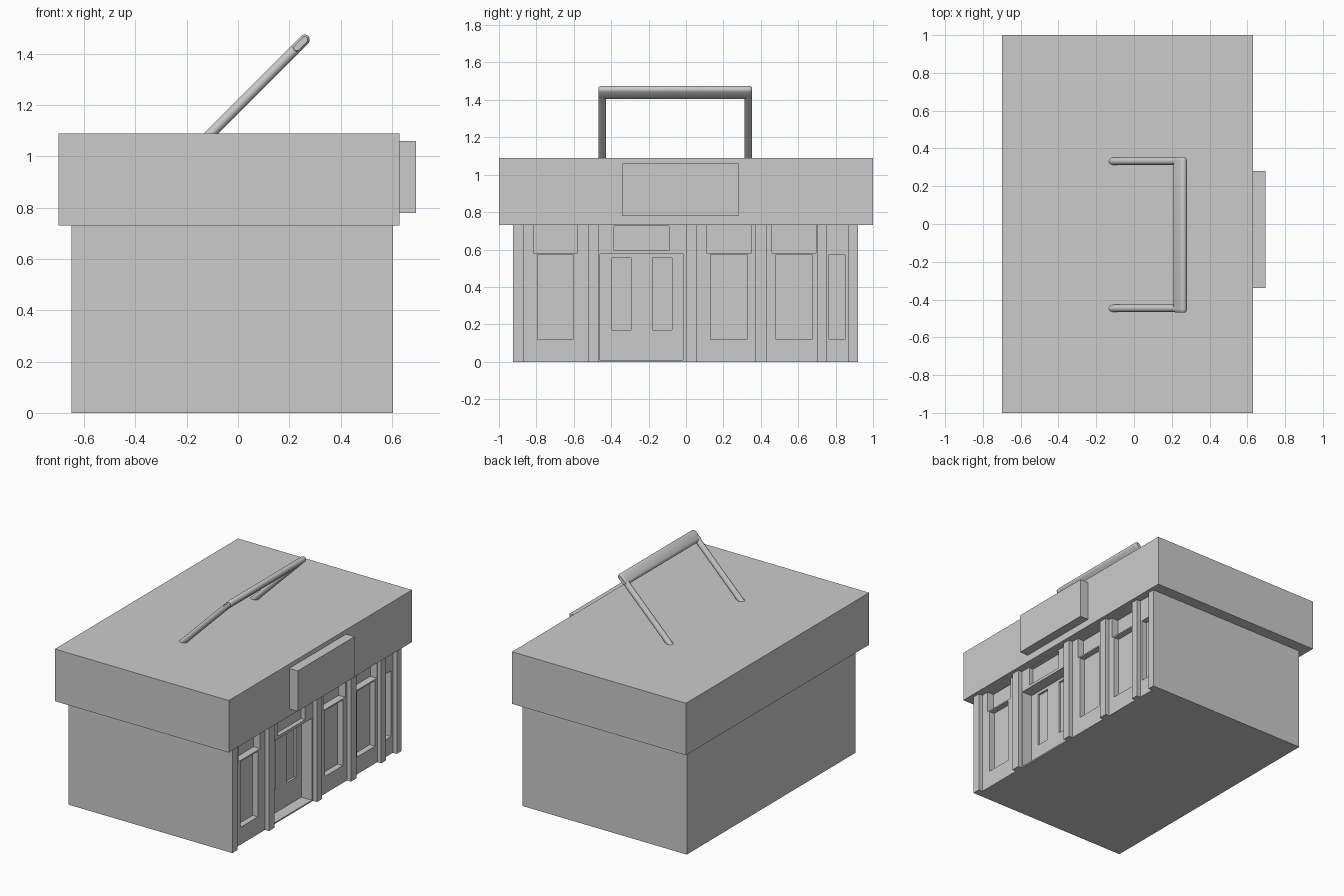
import bpy, bmesh, math
from mathutils import Vector

if "Cube" in bpy.data.objects:
    bpy.data.objects.remove(bpy.data.objects["Cube"])


def box(name, x, y, z):
    bm = bmesh.new()
    bmesh.ops.create_cube(bm, size=1)
    for v in bm.verts:
        v.co = [(r[0] + r[1]) / 2 + c * (r[1] - r[0]) for c, r in zip(v.co, (x, y, z))]
    return finish(name, bm)


def finish(name, bm):
    bmesh.ops.recalc_face_normals(bm, faces=bm.faces)
    me = bpy.data.meshes.new(name)
    bm.to_mesh(me)
    bm.free()
    ob = bpy.data.objects.new(name, me)
    bpy.context.collection.objects.link(ob)
    return ob


def carve(target, back, y, z, front=0.7):
    """Cut a rectangular recess into the shop front."""
    cutter = box("recess_cutter", (back, front), y, z)
    cutter.hide_render = True
    mod = target.modifiers.new("recess", 'BOOLEAN')
    mod.operation = 'DIFFERENCE'
    mod.solver = 'EXACT'
    mod.object = cutter
    bpy.context.view_layer.objects.active = target
    bpy.ops.object.modifier_apply(modifier=mod.name)
    bpy.data.objects.remove(cutter)


# Main body and lid
WALL = 0.575
body = box("shop_body", (-0.65, WALL), (-0.925, 0.92), (0, 0.735))
box("roof_lid", (-0.70, 0.63), (-1, 1), (0.73, 1.09))
box("blank_sign", (0.62, 0.695), (-0.34, 0.28), (0.78, 1.06))

# Pilasters dividing the bays
for y0, y1 in ((-0.925, -0.87), (-0.525, -0.465), (0.0, 0.055),
               (0.37, 0.43), (0.70, 0.75), (0.87, 0.92)):
    box("pilaster", (WALL - 0.01, 0.605), (y0, y1), (0, 0.732))

# Display windows
for y in ((-0.795, -0.605), (0.13, 0.325), (0.48, 0.675), (0.765, 0.85)):
    carve(body, WALL - 0.04, y, (0.12, 0.573))

# Recessed lights above the windows
for y in ((-0.815, -0.58), (0.11, 0.35), (0.46, 0.695)):
    carve(body, WALL - 0.05, y, (0.582, 0.8))

# Double door, its panels and the transom above
DOOR = WALL - 0.08
carve(body, DOOR, (-0.46, -0.015), (0.01, 0.575))
for y in ((-0.395, -0.295), (-0.18, -0.075)):
    carve(body, DOOR - 0.015, y, (0.17, 0.555), DOOR + 0.02)
carve(body, WALL - 0.03, (-0.385, -0.09), (0.595, 0.725))

# Carrying handle leaning at 45 degrees: u runs along the legs, n is its thickness
u = Vector((1, 0, 1)).normalized()
n = Vector((-1, 0, 1)).normalized()
side = Vector((0, 1, 0))
tip = Vector((0.26, 0, 1.455))
R = 0.02


def loft(name, rings):
    bm = bmesh.new()
    loops = [[bm.verts.new(p) for p in ring] for ring in rings]
    for a, b in zip(loops, loops[1:]):
        for i in range(len(a)):
            j = (i + 1) % len(a)
            bm.faces.new((a[i], a[j], b[j], b[i]))
    bm.faces.new(loops[0])
    bm.faces.new(loops[-1])
    ob = finish(name, bm)
    bpy.ops.object.select_all(action='DESELECT')
    ob.select_set(True)
    bpy.context.view_layer.objects.active = ob
    bpy.ops.object.shade_smooth_by_angle(angle=math.radians(40))
    return ob


angles = [math.tau * i / 16 for i in range(16)]

# Handle legs
for y in (-0.447, 0.332):
    rings = [[tip + u * d + side * (y + R * math.cos(a)) + n * R * math.sin(a)
              for a in angles] for d in (-0.54, -0.01)]
    loft("handle_leg", rings)

# Handle grip, flattened along the leg direction with rounded ends
grip = []
for y, s in ((-0.468, 0.6), (-0.462, 0.88), (-0.45, 1), (0.335, 1), (0.347, 0.88), (0.353, 0.6)):
    grip.append([tip + side * y - u * 0.022
                 + u * (math.copysign(0.022, math.cos(a)) + R * s * math.cos(a))
                 + n * R * s * math.sin(a)
                 for a in [t + math.tau / 32 for t in angles]])
loft("handle_grip", grip)
